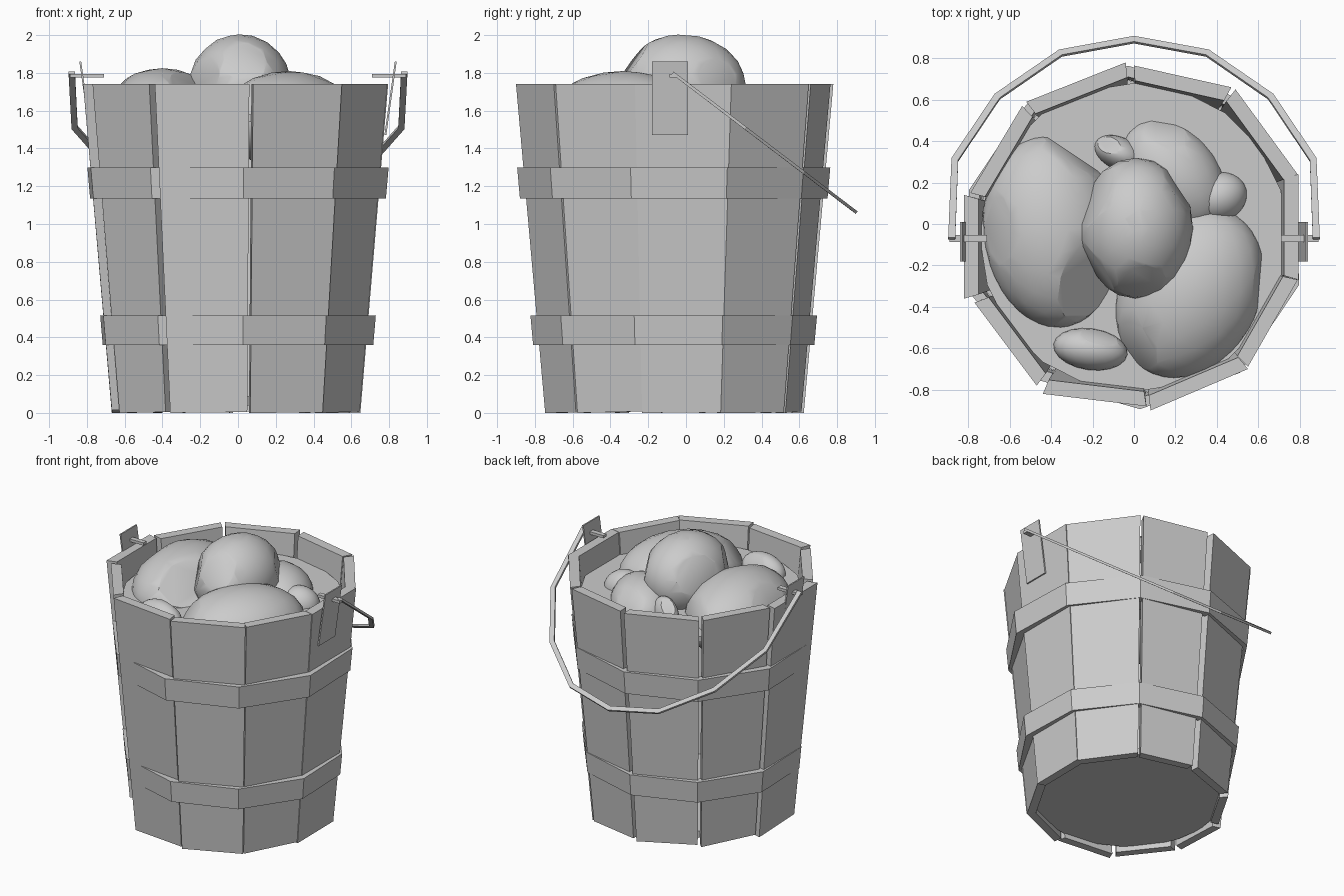
import bpy, bmesh, math, random
from mathutils import Vector, Matrix, Euler

random.seed(4)
if "Cube" in bpy.data.objects:
    bpy.data.objects.remove(bpy.data.objects["Cube"], do_unlink=True)

grey = bpy.data.materials.new("light grey")
grey.use_nodes = True
grey.diffuse_color = (0.6, 0.6, 0.6, 1)
grey.node_tree.nodes["Principled BSDF"].inputs["Base Color"].default_value = (0.6, 0.6, 0.6, 1)

CENTRE = Vector((0, -0.065, 0))
RIM = 1.74


def taper(z):
    return 0.815 + 0.185 * z / RIM


def add_object(name, bm, smooth=False):
    bmesh.ops.recalc_face_normals(bm, faces=bm.faces)
    mesh = bpy.data.meshes.new(name)
    bm.to_mesh(mesh)
    bm.free()
    mesh.materials.append(grey)
    obj = bpy.data.objects.new(name, mesh)
    bpy.context.collection.objects.link(obj)
    if smooth:
        bpy.ops.object.select_all(action="DESELECT")
        obj.select_set(True)
        bpy.context.view_layer.objects.active = obj
        bpy.ops.object.shade_smooth_by_angle(angle=math.radians(32))
    return obj


def loft(name, rings, closed=False, smooth=False):
    """Skin equal-sized rings of points, capped or joined end to end."""
    bm = bmesh.new()
    loops = [[bm.verts.new(p) for p in ring] for ring in rings]
    pairs = list(zip(loops, loops[1:]))
    if closed:
        pairs.append((loops[-1], loops[0]))
    else:
        bm.faces.new(loops[0])
        bm.faces.new(loops[-1])
    n = len(loops[0])
    for a, b in pairs:
        for i in range(n):
            j = (i + 1) % n
            bm.faces.new((a[i], a[j], b[j], b[i]))
    return add_object(name, bm, smooth)


# Ten wooden staves, given by the outer ends of each at the rim
stave_ends = [
    ((-0.44, -0.82), (0.06, -0.88)), ((0.08, -0.90), (0.55, -0.70)),
    ((0.55, -0.69), (0.79, -0.27)), ((0.795, -0.27), (0.795, 0.24)),
    ((0.79, 0.24), (0.49, 0.65)), ((0.47, 0.66), (0.0, 0.765)),
    ((-0.04, 0.78), (-0.52, 0.59)), ((-0.54, 0.57), (-0.79, 0.15)),
    ((-0.82, 0.14), (-0.82, -0.36)), ((-0.77, -0.38), (-0.47, -0.78)),
]
for i, (start, end) in enumerate(stave_ends):
    a, b = Vector((*start, 0)), Vector((*end, 0))
    along = (b - a).normalized()
    inward = Vector((-along.y, along.x, 0)) * 0.07
    trim = along * 0.02
    section = [a, b, b + inward - trim, a + inward + trim]
    skew = random.uniform(0, 0.02)
    rings = []
    for z in (0, RIM):
        ring = []
        for k, p in enumerate(section):
            q = CENTRE + (p - CENTRE) * taper(z)
            q.z = z + (skew if z == 0 and k in (1, 2) else 0)
            ring.append(q)
        rings.append(ring)
    loft(f"stave_{i + 1}", rings)


# Two hoops around the staves
def hoop(name, low, high):
    rings = []
    for k in range(10):
        angle = math.radians(92 - 36 * k)
        out = Vector((math.cos(angle), math.sin(angle), 0))
        ring = []
        for z, extra in ((low, -0.03), (low, 0.024), (high, 0.024), (high, -0.03)):
            p = CENTRE + out * (0.845 * taper(z) + extra)
            p.z = z
            ring.append(p)
        rings.append(ring)
    loft(name, rings, closed=True)


hoop("lower_hoop", 0.36, 0.515)
hoop("upper_hoop", 1.135, 1.30)


# Bottom board and the level filling
def disc(name, radius, z, thickness):
    bm = bmesh.new()
    bmesh.ops.create_cone(bm, cap_ends=True, segments=20, radius1=radius, radius2=radius,
                          depth=thickness, matrix=Matrix.Translation(CENTRE + Vector((0, 0, z))))
    add_object(name, bm)


disc("bottom_board", 0.62, 0.065, 0.05)
disc("filling", 0.745, 1.56, 0.04)


# Rounded lumps with a few chipped flat facets
def lump(name, centre, radii, turn=0, chips=()):
    bm = bmesh.new()
    bmesh.ops.create_icosphere(bm, subdivisions=3, radius=1)
    for normal, distance in chips:
        n = Vector(normal).normalized()
        cut = bmesh.ops.bisect_plane(bm, geom=bm.verts[:] + bm.edges[:] + bm.faces[:],
                                     plane_co=n * distance, plane_no=n, clear_outer=True)
        edges = [e for e in cut["geom_cut"] if isinstance(e, bmesh.types.BMEdge)]
        bmesh.ops.holes_fill(bm, edges=edges)
    place = (Matrix.Translation(centre) @ Euler((0, 0, math.radians(turn))).to_matrix().to_4x4()
             @ Matrix.Diagonal((*radii, 1)))
    bm.transform(place)
    add_object(name, bm, smooth=True)


lump("top_lump", (0.01, -0.02, 1.72), (0.275, 0.34, 0.285), 0,
     [((-0.8, 0.5, 0.35), 0.87), ((0.1, -0.8, 0.5), 0.9), ((0.8, 0.6, 0.2), 0.92),
      ((-0.7, -0.6, 0.2), 0.9), ((0, 0.1, 1), 0.98)])
lump("left_lump", (-0.40, -0.04, 1.55), (0.33, 0.47, 0.275), 8,
     [((0.5, -0.6, 0.6), 0.84), ((-0.8, 0.1, 0.6), 0.93), ((0.5, 0.8, 0.2), 0.9)])
lump("front_lump", (0.27, -0.33, 1.55), (0.34, 0.44, 0.26), -28,
     [((-0.3, -0.8, 0.4), 0.92), ((0.9, 0.5, 0.2), 0.93)])
lump("back_lump", (0.19, 0.23, 1.54), (0.22, 0.31, 0.2), 40,
     [((0.5, 0.6, 0.5), 0.9)])
lump("back_right_lump", (0.41, 0.13, 1.56), (0.14, 0.12, 0.13), 20)
lump("back_left_lump", (-0.07, 0.34, 1.56), (0.13, 0.08, 0.14), -25,
     [((-0.5, 0.2, 0.7), 0.85)])
lump("small_lump", (-0.21, -0.605, 1.58), (0.18, 0.10, 0.12), -8,
     [((0.2, 0.7, 0.6), 0.85)])

# Swinging bail handle, a flat strip in a tilted plane
half = [(0.88, -0.07), (0.865, 0.31), (0.66, 0.615), (0.355, 0.825)]
path = half + [(0, 0.89)] + [(-x, y) for x, y in reversed(half)]
thickness = Vector((0, 0.6, 0.8)) * 0.008
rings = []
for x, y in path:
    p = Vector((x, y, 1.80 - 0.76 * (y + 0.07)))
    out = Vector((x, 0.76 * max(y, 0), -0.55 * max(y, 0))).normalized() * 0.017
    rings.append([p - out - thickness, p + out - thickness, p + out + thickness, p - out + thickness])
loft("handle", rings)

# Lug plates and the pins of the handle on both sides
for side, word in ((1, "left"), (-1, "right")):
    plate = []
    for x, z in ((0.775, 1.47), (0.83, 1.86)):
        plate.append([(side * (x + dx), y, z) for dx, y in
                      ((0, -0.18), (0.01, -0.18), (0.01, 0.01), (0, 0.01))])
    loft(f"{word}_lug_plate", plate)
    pin = []
    for x in (0.71, 0.89):
        pin.append([(side * x, -0.07 + dy, 1.785 + dz) for dy, dz in
                    ((-0.018, -0.01), (0.018, -0.01), (0.018, 0.01), (-0.018, 0.01))])
    loft(f"{word}_handle_pin", pin)
